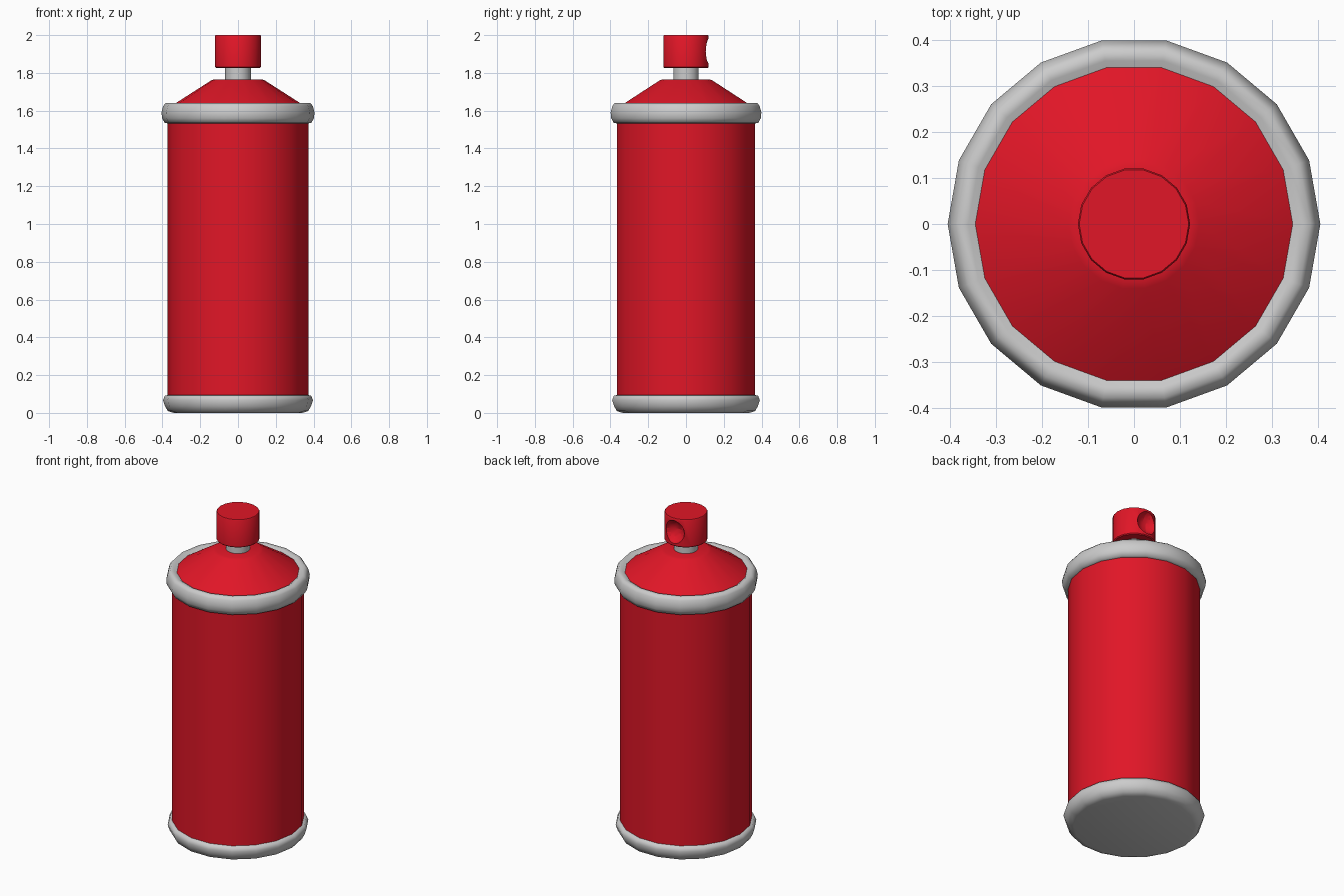
import bpy, bmesh, math

if "Cube" in bpy.data.objects:
    bpy.data.objects.remove(bpy.data.objects["Cube"])

SIDES = 18

red = bpy.data.materials.new("red_paint")
red.diffuse_color = (0.75, 0.008, 0.02, 1)
red.use_nodes = True
red.node_tree.nodes["Principled BSDF"].inputs["Base Color"].default_value = red.diffuse_color


def lathe(name, profile, mat=None, angle=40):
    """Spin an (r, z) profile, listed bottom to top, and close both ends."""
    bm = bmesh.new()
    rings = []
    for r, z in profile:
        rings.append([bm.verts.new((r * math.cos(2 * math.pi * i / SIDES),
                                    r * math.sin(2 * math.pi * i / SIDES), z))
                      for i in range(SIDES)])
    for lo, hi in zip(rings, rings[1:]):
        for i in range(SIDES):
            j = (i + 1) % SIDES
            bm.faces.new((lo[i], lo[j], hi[j], hi[i]))
    bm.faces.new(rings[0][::-1])
    bm.faces.new(rings[-1])
    me = bpy.data.meshes.new(name)
    bm.to_mesh(me)
    bm.free()
    ob = bpy.data.objects.new(name, me)
    bpy.context.collection.objects.link(ob)
    if mat:
        me.materials.append(mat)
    smooth(ob, angle)
    return ob


def smooth(ob, angle=40):
    bpy.ops.object.select_all(action='DESELECT')
    ob.select_set(True)
    bpy.context.view_layer.objects.active = ob
    bpy.ops.object.shade_smooth_by_angle(angle=math.radians(angle))


# Can body and metal rims
lathe("can_body", [(0.372, 0.08), (0.372, 1.55)], red)
lathe("bottom_rim", [(0.34, 0.0), (0.372, 0.01), (0.386, 0.035), (0.397, 0.068),
                     (0.387, 0.092), (0.365, 0.095)], angle=60)
lathe("top_rim", [(0.365, 1.532), (0.388, 1.535), (0.402, 1.56), (0.405, 1.59),
                  (0.396, 1.625), (0.383, 1.641), (0.36, 1.64), (0.345, 1.63)], angle=60)

# Sloped shoulder and valve stem
lathe("shoulder", [(0.36, 1.62), (0.345, 1.63), (0.142, 1.76), (0.125, 1.766)], red)
lathe("valve_stem", [(0.068, 1.755), (0.068, 1.84)])

# Spray button with a round dent at the back
button = lathe("spray_button", [(0.117, 1.827), (0.122, 1.832),
                                (0.122, 1.995), (0.119, 2.0)], red)
bpy.ops.mesh.primitive_uv_sphere_add(segments=20, ring_count=10, radius=0.075,
                                     location=(0, 0.145, 1.915))
cutter = bpy.context.object
cutter.name = "dent_cutter"
cutter.data.materials.append(red)
cut = button.modifiers.new("dent", 'BOOLEAN')
cut.operation = 'DIFFERENCE'
cut.solver = 'EXACT'
cut.object = cutter
bpy.context.view_layer.objects.active = button
bpy.ops.object.modifier_apply(modifier=cut.name)
bpy.data.objects.remove(cutter)
smooth(button, 35)
